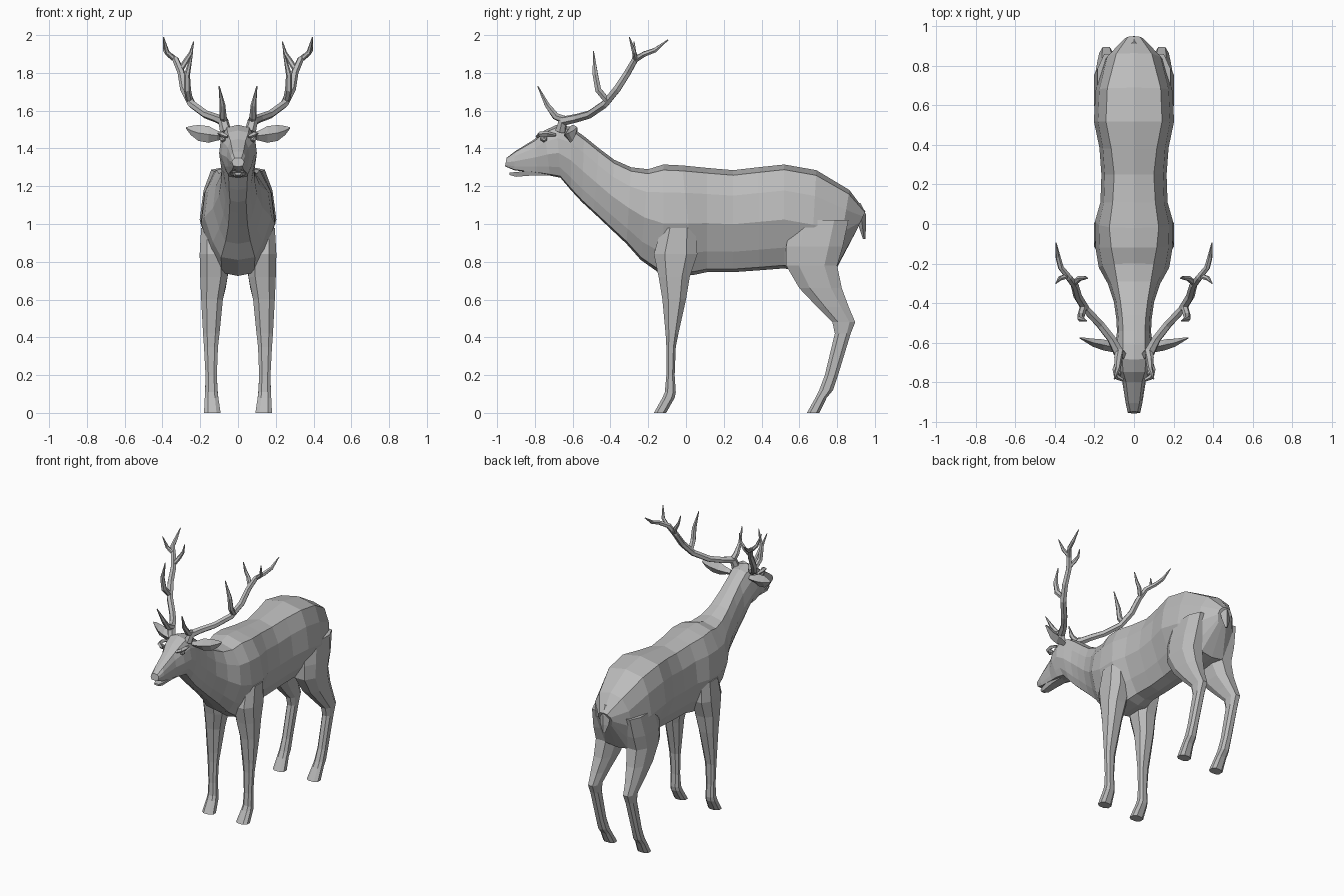
import bpy, bmesh, math
from mathutils import Vector

coat = bpy.data.materials.new("grey_coat")
coat.diffuse_color = (0.5, 0.5, 0.5, 1)


def loft(name, rings, mirror=False):
    """Skin a list of equal-sized closed rings, cap both ends."""
    bm = bmesh.new()
    loops = [[bm.verts.new(p) for p in r] for r in rings]
    n = len(loops[0])
    for a, b in zip(loops, loops[1:]):
        for i in range(n):
            j = (i + 1) % n
            bm.faces.new((a[i], a[j], b[j], b[i]))
    bm.faces.new(loops[0])
    bm.faces.new(loops[-1])
    bmesh.ops.recalc_face_normals(bm, faces=bm.faces[:])
    me = bpy.data.meshes.new(name)
    bm.to_mesh(me)
    bm.free()
    me.materials.append(coat)
    ob = bpy.data.objects.new(name, me)
    bpy.context.collection.objects.link(ob)
    if mirror:
        ob.modifiers.new("mirror", 'MIRROR')
    return ob


def tube(name, path, sides=6):
    """Tapered tube along (x, y, z, radius) points, mirrored."""
    pts = [Vector(p[:3]) for p in path]
    rings = []
    for i, p in enumerate(pts):
        d = (pts[min(i + 1, len(pts) - 1)] - pts[max(i - 1, 0)]).normalized()
        u = d.cross(Vector((1, -0.7, 0.15))).normalized()
        v = d.cross(u)
        r = path[i][3]
        rings.append([p + r * (u * math.cos(k * math.tau / sides) + v * math.sin(k * math.tau / sides))
                      for k in range(sides)])
    return loft(name, rings, True)


def torso_ring(yt, zt, yb, zb, ridge, wide, low):
    """Symmetric section between a top point and a bottom point."""
    half = [(0.05, ridge), (0.25, wide * 0.9), (0.53, wide),
            (0.80, wide * (0.5 + low / 2)), (0.97, wide * low)]
    prof = [(0, 0)] + half + [(1, 0)] + [(t, -w) for t, w in reversed(half)]
    return [(w, yt + (yb - yt) * t, zt + (zb - zt) * t) for t, w in prof]


# Head, neck and trunk in one skin: top y/z, bottom y/z, ridge, width, belly
stations = [
    (-.950, 1.350, -.958, 1.305, .018, .032, .7),
    (-.905, 1.385, -.910, 1.285, .028, .042, .7),
    (-.800, 1.450, -.790, 1.268, .040, .060, .7),
    (-.750, 1.495, -.720, 1.256, .055, .088, .6),
    (-.685, 1.525, -.665, 1.245, .060, .100, .5),
    (-.610, 1.515, -.610, 1.180, .055, .095, .5),
    (-.540, 1.465, -.550, 1.115, .055, .086, .5),
    (-.460, 1.400, -.490, 1.060, .060, .090, .5),
    (-.380, 1.340, -.405, .980, .070, .102, .5),
    (-.290, 1.300, -.315, .895, .085, .132, .5),
    (-.200, 1.290, -.240, .810, .100, .178, .5),
    (-.120, 1.315, -.120, .725, .115, .195, .45),
    (-.020, 1.310, .040, .730, .125, .198, .4),
    (.110, 1.297, .110, .745, .108, .170, .4),
    (.250, 1.285, .250, .745, .100, .165, .4),
    (.380, 1.300, .390, .755, .115, .175, .4),
    (.520, 1.315, .520, .765, .142, .203, .4),
    (.690, 1.285, .660, .740, .135, .195, .5),
    (.865, 1.180, .795, .760, .090, .150, .6),
    (.950, 1.066, .900, .960, .030, .055, .6),
]
loft("body_neck_and_head", [torso_ring(*s) for s in stations])

# Lower jaw
loft("lower_jaw", [[(-w, y, zt), (w, y, zt), (w * .7, y, zb), (-w * .7, y, zb)] for y, zt, zb, w in
     [(-.935, 1.272, 1.260, .018), (-.90, 1.275, 1.250, .030), (-.80, 1.285, 1.258, .042), (-.70, 1.29, 1.256, .05)]])

# Tail
loft("tail", [[(-w, y, z), (0, y + d, z), (w, y, z), (0, y - d, z)] for y, z, w, d in
     [(.90, 1.11, .030, .025), (.925, 1.05, .042, .028), (.935, .98, .034, .018), (.943, .92, .010, .006)]])


# Legs: z, back and front limits, inner and outer limits
def leg(name, rows):
    rings = []
    for z, y0, y1, x0, x1 in rows:
        cx, cy, rx, ry = (x0 + x1) / 2, (y0 + y1) / 2, (x1 - x0) / 2, (y1 - y0) / 2
        k = 0.5
        prof = [(1, k), (k, 1), (-k, 1), (-1, k), (-1, -k), (-k, -1), (k, -1), (1, -k)]
        rings.append([(cx + a * rx, cy + b * ry, z) for a, b in prof])
    loft(name, rings, True)


leg("front_leg", [
    (.98, -.13, .05, .06, .195), (.84, -.17, .06, .05, .203), (.72, -.145, .02, .055, .200),
    (.60, -.125, .000, .080, .195), (.42, -.108, -.040, .098, .185), (.35, -.104, -.054, .106, .180),
    (.20, -.104, -.060, .112, .172), (.11, -.112, -.054, .108, .174), (.08, -.125, -.060, .104, .176),
    (.00, -.170, -.105, .092, .180)])
leg("hind_leg", [
    (1.02, .56, .86, .05, .185), (.88, .53, .83, .04, .202), (.78, .53, .80, .045, .202),
    (.66, .60, .825, .065, .195), (.56, .695, .862, .090, .186), (.48, .775, .896, .105, .176),
    (.42, .788, .872, .110, .172), (.20, .735, .805, .112, .172), (.12, .705, .778, .108, .174),
    (.08, .685, .745, .104, .176), (.00, .640, .706, .092, .180)])

# Ears: pointed leaves opening forward
loft("ear", [[(x, y - d, z), (x, y, z + h), (x, y + d, z), (x, y, z - h)] for x, y, z, d, h in
     [(.075, -.625, 1.465, .018, .018), (.11, -.622, 1.468, .026, .026), (.155, -.612, 1.474, .028, .044),
      (.21, -.600, 1.482, .020, .042), (.25, -.585, 1.495, .010, .024), (.275, -.577, 1.508, .003, .004)]], True)

# Eyes with brow ridges
bm = bmesh.new()
bmesh.ops.create_icosphere(bm, subdivisions=1, radius=.02)
bmesh.ops.translate(bm, verts=bm.verts[:], vec=(.082, -.752, 1.452))
me = bpy.data.meshes.new("eye")
bm.to_mesh(me)
bm.free()
me.materials.append(coat)
eye = bpy.data.objects.new("eye", me)
bpy.context.collection.objects.link(eye)
eye.modifiers.new("mirror", 'MIRROR')
tube("brow", [(.055, -.79, 1.462, .008), (.088, -.775, 1.475, .014), (.095, -.735, 1.478, .014),
              (.085, -.69, 1.47, .008)], 4)

# Antlers: main beam and tines
tube("antler_beam", [
    (.065, -.665, 1.49, .030), (.078, -.650, 1.545, .028), (.115, -.580, 1.560, .023), (.17, -.510, 1.580, .022),
    (.245, -.430, 1.635, .022), (.285, -.365, 1.715, .022), (.300, -.310, 1.800, .020), (.330, -.270, 1.870, .018),
    (.370, -.220, 1.900, .015), (.385, -.165, 1.920, .013), (.395, -.095, 1.975, .003)])
tube("brow_tine", [(.075, -.640, 1.550, .022), (.080, -.690, 1.570, .020), (.082, -.735, 1.630, .015),
                   (.100, -.785, 1.730, .003)])
tube("middle_tine", [(.255, -.415, 1.650, .018), (.268, -.465, 1.710, .019), (.270, -.480, 1.790, .016),
                     (.240, -.490, 1.915, .003)])
tube("inner_tine", [(.305, -.300, 1.815, .015), (.275, -.275, 1.865, .014), (.250, -.272, 1.905, .010),
                    (.235, -.275, 1.965, .003)])
tube("outer_tine", [(.340, -.265, 1.875, .014), (.375, -.275, 1.910, .012), (.395, -.300, 1.990, .003)])
